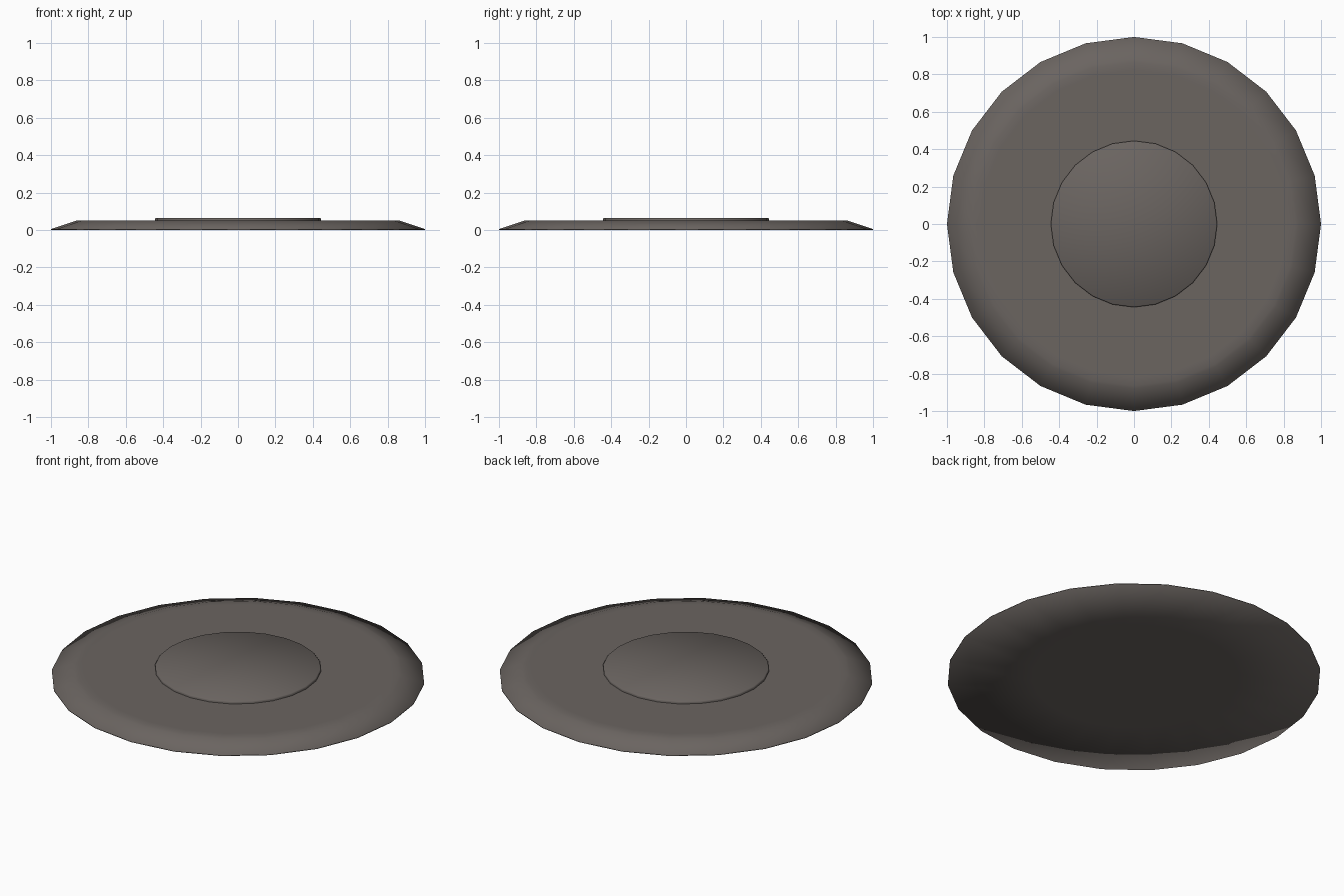
import bpy, bmesh, math

if "Cube" in bpy.data.objects:
    bpy.data.objects.remove(bpy.data.objects["Cube"])

SIDES = 24

mat = bpy.data.materials.new("warm dark grey")
mat.diffuse_color = (0.145, 0.128, 0.118, 1)
mat.use_nodes = True
mat.node_tree.nodes["Principled BSDF"].inputs["Base Color"].default_value = mat.diffuse_color


def lathe(name, profile):
    """Spin (radius, z) points about z; radius 0 makes a pole."""
    bm = bmesh.new()
    rings = []
    for r, z in profile:
        if r == 0:
            rings.append([bm.verts.new((0, 0, z))] * SIDES)
        else:
            rings.append([bm.verts.new((r * math.cos(2 * math.pi * i / SIDES),
                                        r * math.sin(2 * math.pi * i / SIDES), z))
                          for i in range(SIDES)])
    for a, b in zip(rings, rings[1:]):
        for i in range(SIDES):
            j = (i + 1) % SIDES
            corners = list(dict.fromkeys([a[i], a[j], b[j], b[i]]))
            bm.faces.new(corners)
    bmesh.ops.recalc_face_normals(bm, faces=bm.faces)
    mesh = bpy.data.meshes.new(name)
    bm.to_mesh(mesh)
    bm.free()
    mesh.materials.append(mat)
    mesh.shade_smooth()
    obj = bpy.data.objects.new(name, mesh)
    bpy.context.collection.objects.link(obj)
    return obj


# Wide flat base with a sloping, soft-shaded rim
lathe("base_plate", [(0, 0), (0.55, 0), (1, 0), (1, 0.005), (0.88, 0.045),
                     (0.865, 0.05), (0.82, 0.05), (0.4, 0.05), (0, 0.05)])

# Thin raised disc in the middle, open underneath where it meets the base
lathe("centre_disc", [(0.445, 0.05), (0.445, 0.06), (0.44, 0.065), (0, 0.065)])
